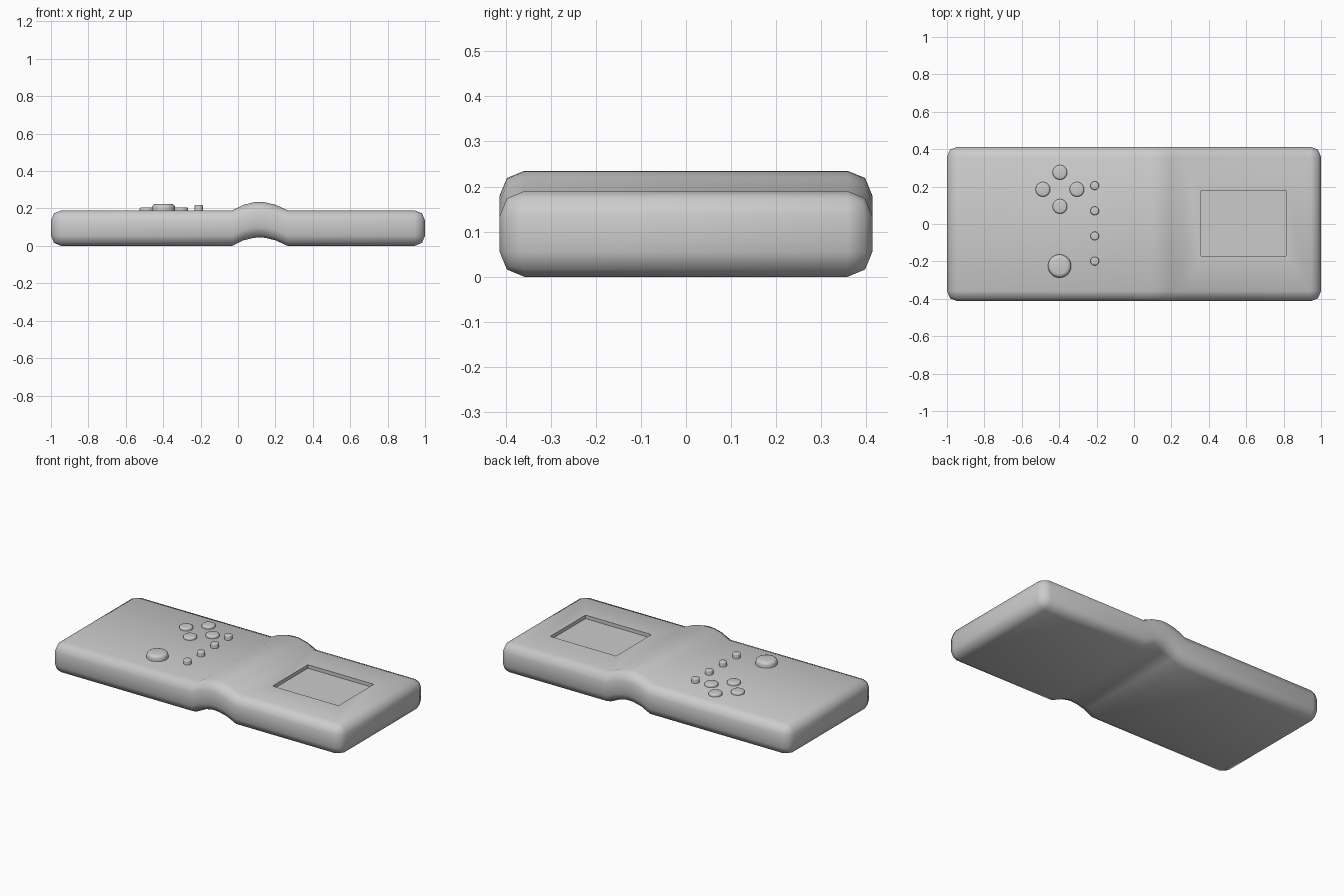
import bpy, bmesh, math
from mathutils import Vector

if "Cube" in bpy.data.objects:
    bpy.data.objects.remove(bpy.data.objects["Cube"])

L, W, H, R = 1.0, 0.413, 0.19, 0.055
# (x, lift) profile of the raised ridge across the case
RIDGE = [(-0.03, 0), (0.03, 0.03), (0.085, 0.043), (0.115, 0.045),
         (0.145, 0.043), (0.2, 0.03), (0.265, 0)]
SX0, SX1, SY0, SY1 = 0.357, 0.812, -0.17, 0.178


def finish(bm, name, angle=50):
    bmesh.ops.recalc_face_normals(bm, faces=bm.faces)
    me = bpy.data.meshes.new(name)
    bm.to_mesh(me)
    bm.free()
    ob = bpy.data.objects.new(name, me)
    bpy.context.collection.objects.link(ob)
    bpy.ops.object.select_all(action='DESELECT')
    ob.select_set(True)
    bpy.context.view_layer.objects.active = ob
    bpy.ops.object.shade_smooth_by_angle(angle=math.radians(angle))
    return ob


# Case: rounded box with a ridge and a sunken screen
bm = bmesh.new()
bmesh.ops.create_cube(bm, size=1)
for v in bm.verts:
    v.co = Vector((v.co.x * 2 * L, v.co.y * 2 * W, (v.co.z + 0.5) * H))
bmesh.ops.bevel(bm, geom=bm.edges[:], offset=R, segments=2, profile=0.5, affect='EDGES')


def cut(geom, co, no):
    bmesh.ops.bisect_plane(bm, geom=geom, dist=1e-5, plane_co=co, plane_no=no)


for x in [p[0] for p in RIDGE]:
    cut(bm.verts[:] + bm.edges[:] + bm.faces[:], (x, 0, 0), (1, 0, 0))
for v in bm.verts:
    for x, lift in RIDGE:
        if abs(v.co.x - x) < 1e-4:
            v.co.z += lift

# Screen recess
pane = max((f for f in bm.faces if f.normal.z > 0.99 and f.calc_center_median().x > 0.4),
           key=lambda f: f.calc_area())
inner = bmesh.ops.inset_individual(bm, faces=[pane], thickness=0.06)
corners = sorted(pane.verts, key=lambda v: v.co.x)
cx, cy = pane.calc_center_median().xy
for v in corners:
    v.co.x = SX0 if v.co.x < cx else SX1
    v.co.y = SY0 if v.co.y < cy else SY1
ext = bmesh.ops.extrude_discrete_faces(bm, faces=[pane])
for v in ext['faces'][0].verts:
    v.co.z -= 0.022
finish(bm, "case")


# Round buttons
def button(name, x, y, r, top, bev):
    b = bmesh.new()
    z0 = H - 0.02
    bmesh.ops.create_cone(b, cap_ends=True, segments=32, radius1=r, radius2=r, depth=top - z0)
    bmesh.ops.translate(b, verts=b.verts, vec=(x, y, (top + z0) / 2))
    rim = [e for e in b.edges if all(v.co.z > top - 1e-4 for v in e.verts)]
    bmesh.ops.bevel(b, geom=rim, offset=bev, segments=3, profile=0.5, affect='EDGES')
    finish(b, name)


for i, (dx, dy) in enumerate([(0, 1), (-1, 0), (1, 0), (0, -1)]):
    button(f"direction_button_{i + 1}", -0.396 + 0.091 * dx, 0.185 + 0.091 * dy, 0.039, 0.206, 0.01)
for i in range(4):
    button(f"small_button_{i + 1}", -0.21, 0.205 - 0.1345 * i, 0.023, 0.218, 0.006)
button("main_button", -0.398, -0.225, 0.062, 0.224, 0.02)
